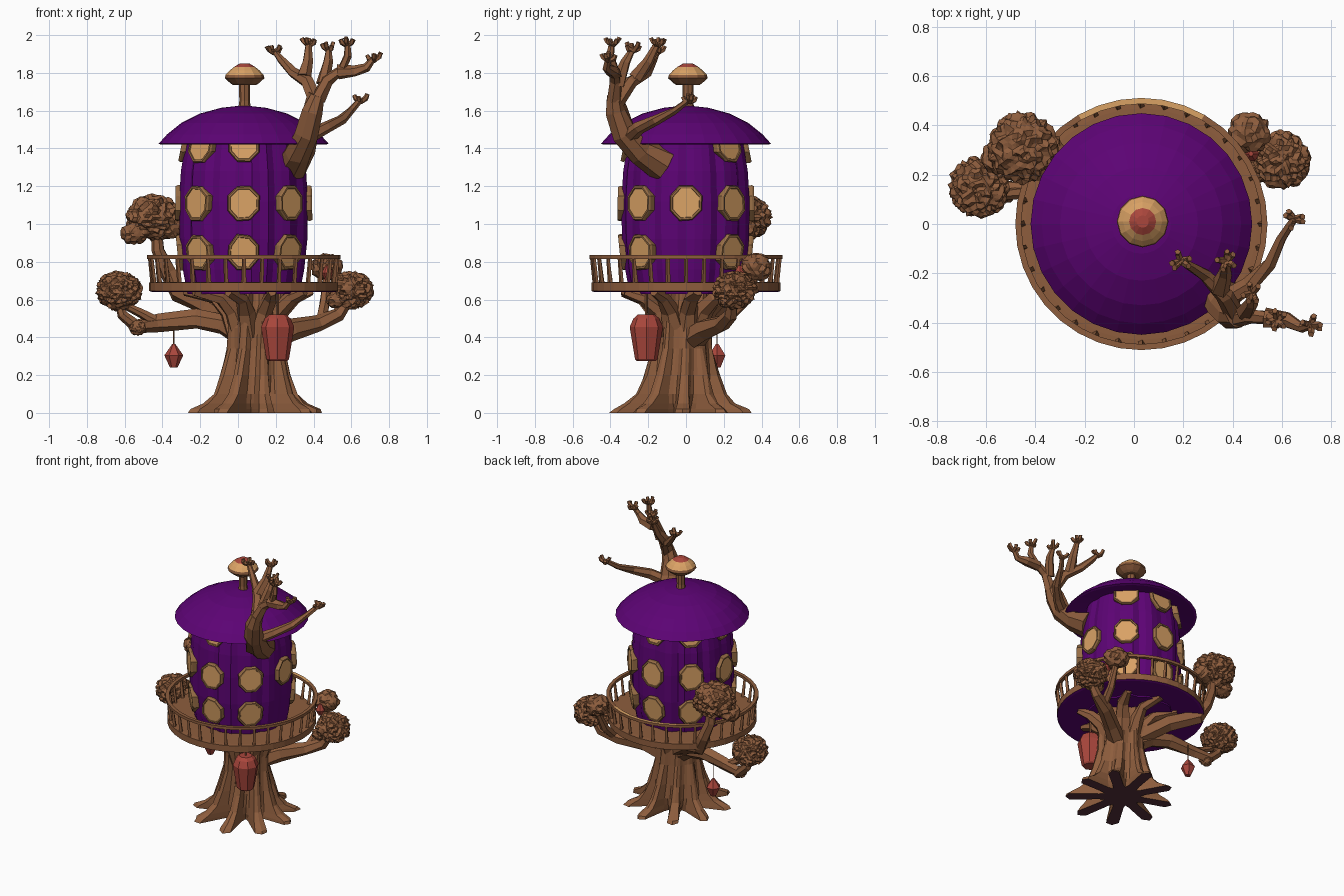
import bpy, bmesh, random
from math import sin, cos, pi, tau
from mathutils import Vector

random.seed(4)
if "Cube" in bpy.data.objects:
    bpy.data.objects.remove(bpy.data.objects["Cube"])


def material(name, rgb):
    m = bpy.data.materials.new(name)
    m.use_nodes = True
    m.diffuse_color = (*rgb, 1)
    m.node_tree.nodes["Principled BSDF"].inputs["Base Color"].default_value = (*rgb, 1)
    return m


BARK = material("bark brown", (0.27, 0.11, 0.047))
PURPLE = material("deep purple", (0.107, 0.001, 0.175))
TAN = material("warm tan", (0.70, 0.36, 0.13))
OCHRE = material("dark ochre", (0.31, 0.155, 0.06))
RED = material("lantern red", (0.40, 0.062, 0.045))
PLUM = material("dark plum", (0.09, 0.03, 0.045))

HUB = Vector((0.03, 0, 0))       # axis of house and deck
TRUNK = Vector((0.09, -0.02, 0))  # axis of trunk
UP = Vector((0, 0, 1))


def finish(bm, name, mats, rule=None):
    bmesh.ops.recalc_face_normals(bm, faces=bm.faces)
    bm.normal_update()
    if rule:
        for f in bm.faces:
            f.material_index = rule(f)
    me = bpy.data.meshes.new(name)
    bm.to_mesh(me)
    bm.free()
    for m in mats:
        me.materials.append(m)
    bpy.context.collection.objects.link(bpy.data.objects.new(name, me))


def loft(bm, rings, cap=True):
    """Skin a list of equally sized point rings."""
    vs = [[bm.verts.new(p) for p in r] for r in rings]
    n = len(vs[0])
    for a, b in zip(vs, vs[1:]):
        for i in range(n):
            j = (i + 1) % n
            bm.faces.new((a[i], a[j], b[j], b[i]))
    if cap:
        bm.faces.new(vs[0][::-1])
        bm.faces.new(vs[-1])


def lathe(bm, centre, profile, n, wobble=lambda i: 1, cap=True):
    """Revolve (radius, height) pairs; wobble(i) scales each side."""
    loft(bm, [[Vector(centre) + Vector((r * wobble(i) * cos(tau * i / n), r * wobble(i) * sin(tau * i / n), z))
               for i in range(n)] for r, z in profile], cap)


def tube(bm, pts, r0, r1, n=6):
    """Tapered, slightly gnarled limb along a path."""
    pts = [Vector(p) for p in pts]
    rings = []
    for k, p in enumerate(pts):
        d = (pts[min(k + 1, len(pts) - 1)] - pts[max(k - 1, 0)]).normalized()
        u = d.cross(Vector((0.3, 0.9, 0.1))).normalized()
        v = d.cross(u)
        r = r0 + (r1 - r0) * k / (len(pts) - 1)
        rings.append([p + (u * cos(tau * i / n) + v * sin(tau * i / n)) * r * random.uniform(0.82, 1.18)
                      for i in range(n)])
    loft(bm, rings)


# trunk with star-shaped roots: (height, valley radius, peak radius)
SECTIONS = [(0, .125, .385), (.02, .13, .37), (.05, .145, .30), (.1, .155, .245), (.2, .15, .205),
            (.34, .14, .165), (.45, .14, .16), (.55, .135, .165), (.645, .13, .17)]
N = 54
bm = bmesh.new()
stretch = [random.uniform(0.9, 1.05) for _ in range(9)]
rings = []
for z, lo, hi in SECTIONS:
    ring = []
    for i in range(N):
        a = tau * i / N + 0.35 * z
        k = min(1, 0.62 + 0.62 * cos(9 * tau * i / N)) ** 1.7
        r = lo + (hi * stretch[((i + 3) // 6) % 9] - lo) * k
        r *= random.uniform(.97, 1.03)
        ring.append(TRUNK + Vector((r * cos(a), r * sin(a), z)))
    rings.append(ring)
loft(bm, rings)
finish(bm, "trunk", [BARK, PLUM], lambda f: int(f.normal.z < -0.9 and f.calc_center_median().z < 0.01))

# limbs spreading out under the deck
bm = bmesh.new()
for i in range(9):
    a = tau * (i + 0.3) / 9
    d = Vector((cos(a), sin(a), 0))
    tube(bm, [TRUNK + d * .09 + UP * .42, TRUNK + d * .14 + UP * .54,
              TRUNK + d * .22 + UP * .61, TRUNK.lerp(HUB, .6) + d * .34 + UP * .642], .062, .025)
finish(bm, "deck_supports", [BARK])

# side limbs that carry the foliage
bm = bmesh.new()
tube(bm, [(.05, .03, .4), (-.08, .07, .47), (-.22, .1, .495), (-.42, .13, .475), (-.54, .15, .46),
          (-.61, .15, .52), (-.64, .15, .62)], .066, .02)
tube(bm, [(-.42, .13, .475), (-.52, .12, .53), (-.6, .13, .57)], .028, .018)
tube(bm, [(.02, .05, .45), (-.15, .18, .57), (-.32, .29, .64), (-.37, .32, .74), (-.42, .31, .86),
          (-.43, .31, 1)], .06, .028)
tube(bm, [(.15, .02, .38), (.28, .1, .44), (.42, .19, .475), (.53, .24, .52), (.6, .25, .62)], .068, .022)
tube(bm, [(.44, .2, .48), (.46, .3, .58), (.47, .37, .72)], .033, .02)
finish(bm, "side_limbs", [BARK])

# clumped foliage balls
for name, balls in {
    "foliage_upper_right": [(-.45, .31, 1.035, .14), (-.55, .27, .95, .07), (-.36, .3, .98, .075)],
    "foliage_lower_right": [(-.63, .15, .645, .12), (-.53, .13, .45, .048)],
    "foliage_left": [(.6, .26, .65, .115), (.52, .22, .6, .055)],
    "foliage_back_left": [(.47, .37, .77, .085)],
}.items():
    bm = bmesh.new()
    for x, y, z, r in balls:
        made = bmesh.ops.create_icosphere(bm, subdivisions=4 if r > .1 else 3, radius=r)["verts"]
        for v in made:
            v.co = v.co * random.uniform(.85, 1.1)
            v.co.z *= .85
            v.co += Vector((x, y, z))
    finish(bm, name, [BARK])

# bare branch growing out of the house
bm = bmesh.new()
tube(bm, [(.28, -.12, 1.31), (.32, -.24, 1.38), (.36, -.33, 1.48), (.39, -.37, 1.6), (.42, -.38, 1.68)],
     .09, .047, 8)
TWIGS = [
    [(.41, -.37, 1.64), (.37, -.29, 1.75), (.29, -.21, 1.8), (.23, -.17, 1.87), (.19, -.15, 1.92)],
    [(.35, -.26, 1.77), (.37, -.2, 1.86), (.375, -.15, 1.96)],
    [(.42, -.38, 1.66), (.47, -.37, 1.76), (.55, -.38, 1.82), (.58, -.4, 1.89), (.58, -.39, 1.96)],
    [(.53, -.38, 1.8), (.62, -.39, 1.81), (.68, -.42, 1.83), (.72, -.41, 1.88)],
    [(.45, -.36, 1.74), (.48, -.32, 1.86), (.48, -.28, 1.93)],
    [(.37, -.31, 1.46), (.47, -.25, 1.51), (.55, -.16, 1.55), (.6, -.06, 1.6), (.65, .02, 1.66)],
]
for path in TWIGS:
    tube(bm, path, .04, .015)
    tip = Vector(path[-1])
    for i in range(5):  # knobbly fingers at the tip
        a = tau * i / 5 + random.random()
        d = Vector((cos(a), sin(a), random.uniform(-.2, .5)))
        end = tip + d * .03
        tube(bm, [tip - UP * .015, end, end + Vector((d.x * .008, d.y * .008, .018))], .014, .012, 5)
finish(bm, "bare_branch", [BARK])

# house wall made of uneven planks
bm = bmesh.new()
plank = [.955 if i % 4 == 0 else random.choice((.98, .995, 1.0, 1.01)) for i in range(48)]
lathe(bm, HUB, [(.30, .63), (.325, .76), (.342, .92), (.345, 1.12), (.335, 1.28), (.305, 1.46)],
      48, lambda i: plank[i])
finish(bm, "house_wall", [PURPLE])

# domed roof with an overhanging brim
bm = bmesh.new()
lathe(bm, HUB, [(.29, 1.45), (.435, 1.42), (.45, 1.425), (.405, 1.475), (.33, 1.535), (.23, 1.585),
                (.12, 1.615), (.03, 1.625)], 28)
finish(bm, "roof", [PURPLE])

# windows: framed octagons in rings of eight, some places left empty
for row, (z, wall_r, skip, tilt) in enumerate([(.85, .332, (2,), .1), (1.11, .343, (), -.02),
                                               (1.42, .31, (1, 2), -.2)]):
    bm = bmesh.new()
    for i in range(8):
        if i in skip:
            continue
        a = -pi / 2 + tau * i / 8
        out = Vector((cos(a), sin(a), 0))
        side = Vector((-sin(a), cos(a), 0))
        rough = [random.uniform(.94, 1.04) for _ in range(8)]
        rings = []
        for r, depth in ((.09, -.05), (.095, .008), (.089, .019), (.079, .019), (.077, .013)):
            ring = []
            for k in range(8):
                t = tau * (k + .5) / 8
                h = r * 1.07 * rough[k] * sin(t)
                ring.append(HUB + out * (wall_r + depth + tilt * h) + side * r * .97 * rough[k] * cos(t)
                            + UP * (z + h))
            rings.append(ring)
        loft(bm, rings)
    finish(bm, "windows_row_%d" % (row + 1), [OCHRE, TAN],
           lambda f: int(len(f.verts) == 8 and f.normal.dot(f.calc_center_median() - HUB) > 0))

# round deck with a purple underside
bm = bmesh.new()
lathe(bm, HUB, [(.485, .64), (.50, .645), (.50, .69), (.47, .692)], 36)
finish(bm, "deck", [BARK, PURPLE], lambda f: int(f.normal.z < -.9))

# railing: hand rail ring, paler along the back, and leaning balusters
bm = bmesh.new()
lathe(bm, HUB, [(.488, .815), (.512, .815), (.512, .835), (.488, .835), (.488, .815)], 36, cap=False)
bmesh.ops.remove_doubles(bm, verts=bm.verts, dist=.0001)
finish(bm, "hand_rail", [BARK, TAN], lambda f: int(f.normal.z > .5 and f.calc_center_median().y > .42))
bm = bmesh.new()
for i in range(32):
    a = tau * i / 32
    d = Vector((cos(a), sin(a), 0))
    tube(bm, [HUB + d * .482 + UP * .685, HUB + d * .498 + UP * .822], .013, .01, 4)
finish(bm, "balusters", [BARK])

# mushroom chimney
TOP = Vector((.035, .01, 0))
bm = bmesh.new()
lathe(bm, TOP, [(.038, 1.58), (.028, 1.65), (.03, 1.76)], 8)
finish(bm, "chimney_stem", [BARK])


def cap_colour(f):
    z = f.calc_center_median().z
    return 2 if z > 1.833 else 1 if z > 1.79 else 0


bm = bmesh.new()
lathe(bm, TOP, [(.06, 1.735), (.075, 1.745), (.105, 1.772), (.1, 1.79), (.08, 1.812), (.055, 1.832),
                (.025, 1.85)], 12)
finish(bm, "chimney_cap", [BARK, TAN, RED], cap_colour)

# hanging lanterns and their cords
for name, centre, profile, n in [
    ("large_lantern", (.21, -.21, 0),
     [(.05, .275), (.06, .285), (.084, .43), (.088, .455), (.068, .5), (.045, .52)], 8),
    ("small_lantern", (-.34, .165, 0), [(.02, .24), (.05, .305), (.008, .365)], 6),
    ("tiny_lantern", (.475, .285, 0), [(.012, .7), (.034, .74), (.01, .78)], 6),
]:
    bm = bmesh.new()
    lathe(bm, centre, profile, n)
    finish(bm, name, [RED])
bm = bmesh.new()
lathe(bm, (-.34, .165, 0), [(.003, .36), (.003, .48)], 4)
lathe(bm, (.21, -.21, 0), [(.006, .51), (.006, .64)], 4)
finish(bm, "lantern_cords", [BARK])
